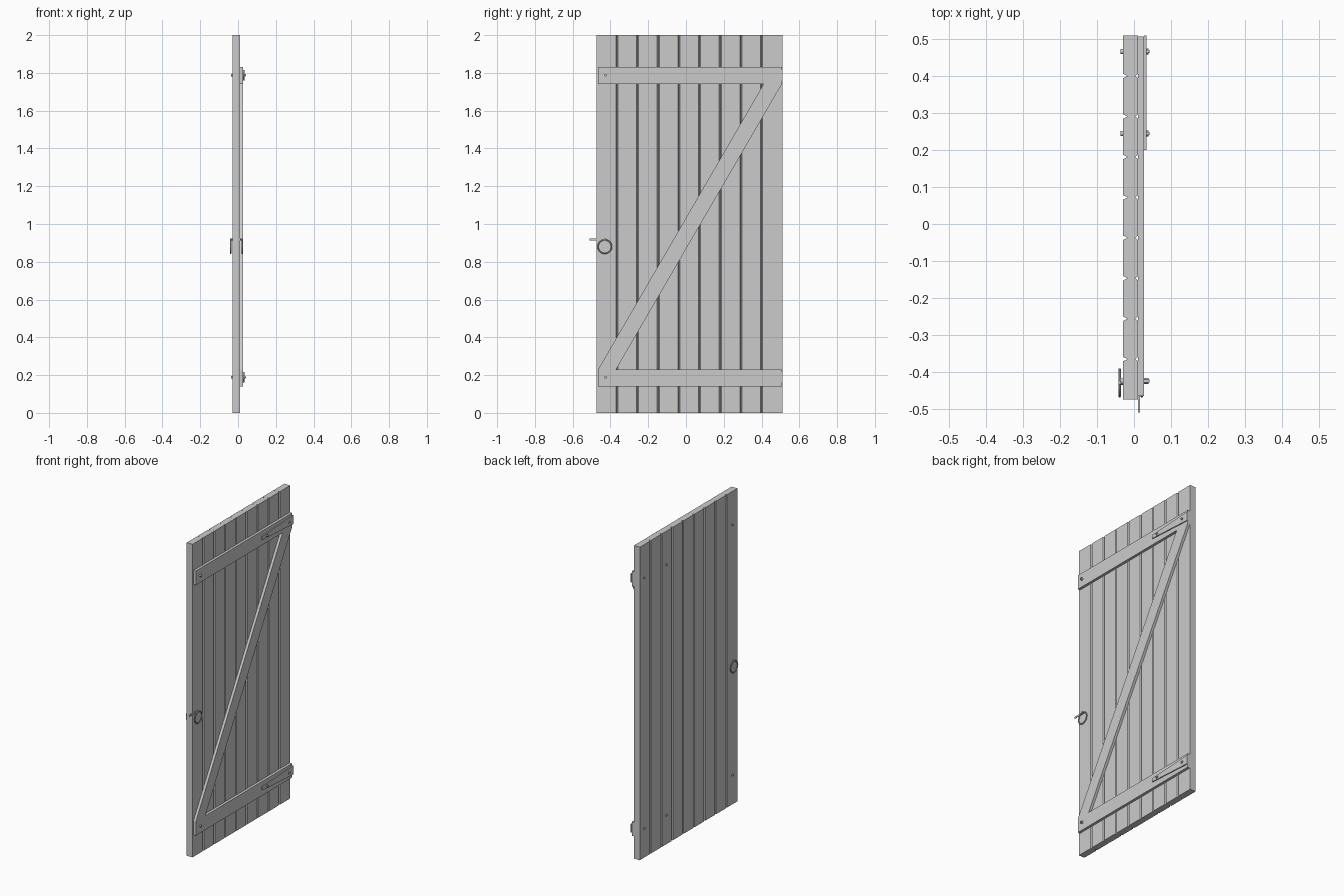
import bpy, bmesh, math
from mathutils import Matrix

if "Cube" in bpy.data.objects:
    bpy.data.objects.remove(bpy.data.objects["Cube"])


def add_mesh(name, bm):
    bmesh.ops.recalc_face_normals(bm, faces=bm.faces[:])
    me = bpy.data.meshes.new(name)
    bm.to_mesh(me)
    bm.free()
    ob = bpy.data.objects.new(name, me)
    bpy.context.collection.objects.link(ob)
    return ob


def extrude(name, pts, vec):
    """Closed profile of 3D points swept along vec."""
    bm = bmesh.new()
    face = bm.faces.new([bm.verts.new(p) for p in pts])
    new = bmesh.ops.extrude_face_region(bm, geom=[face])["geom"]
    verts = [g for g in new if isinstance(g, bmesh.types.BMVert)]
    bmesh.ops.translate(bm, verts=verts, vec=vec)
    return add_mesh(name, bm)


def slab(name, yz, x0, x1):
    return extrude(name, [(x0, y, z) for y, z in yz], (x1 - x0, 0, 0))


def cylinder(name, axis, r, start, end, a, b, sides=16):
    """Cylinder along x at (y=a, z=b) or along y at (x=a, z=b)."""
    bm = bmesh.new()
    mid = (start + end) / 2
    if axis == 'x':
        m = Matrix.Translation((mid, a, b)) @ Matrix.Rotation(math.pi / 2, 4, 'Y')
    else:
        m = Matrix.Translation((a, mid, b)) @ Matrix.Rotation(math.pi / 2, 4, 'X')
    bmesh.ops.create_cone(bm, cap_ends=True, segments=sides, radius1=r,
                          radius2=r, depth=end - start, matrix=m)
    return add_mesh(name, bm)


def smooth(ob):
    bpy.ops.object.select_all(action='DESELECT')
    ob.select_set(True)
    bpy.context.view_layer.objects.active = ob
    bpy.ops.object.shade_smooth_by_angle()


# Vertical boards with V-grooves where they meet
BACK, FACE = -0.030, 0.011
seams = [-0.475 + 0.1094 * i for i in range(10)]
for i in range(9):
    a, b = seams[i], seams[i + 1]
    ca = 0.006 if i > 0 else 0
    cb = 0.006 if i < 8 else 0
    prof = [(BACK, a + ca), (BACK, b - cb)]
    prof += [(BACK + 0.013, b), (FACE - 0.008, b)] if cb else []
    prof += [(FACE, b - cb), (FACE, a + ca)]
    prof += [(FACE - 0.008, a), (BACK + 0.013, a)] if ca else []
    extrude(f"board_{i + 1}", [(x, y, 0) for x, y in prof], (0, 0, 2))

# Diagonal brace between the ledges
slab("diagonal_brace", [(-0.465, 0.23), (-0.37, 0.23), (0.507, 1.74), (0.41, 1.74)],
     FACE, 0.0275)

for label, z in (("lower", 0.185), ("upper", 1.785)):
    # Horizontal ledge
    h = 0.045
    slab(f"{label}_ledge", [(-0.465, z - h), (0.507, z - h), (0.507, z + h), (-0.465, z + h)],
         FACE, 0.0275)
    # Tapered strap hinge
    zc = z + 0.003
    slab(f"{label}_strap", [(0.20, zc - 0.011), (0.51, zc - 0.028),
                            (0.51, zc + 0.028), (0.20, zc + 0.011)], 0.0275, 0.034)
    # Bolts with hexagonal nuts
    for i, y in enumerate((-0.425, 0.245, 0.467)):
        smooth(cylinder(f"{label}_bolt_{i}", 'x', 0.004, -0.034, 0.042, y, zc))
        seat = 0.0275 if i == 0 else 0.034
        cylinder(f"{label}_nut_{i}", 'x', 0.008, seat, 0.039, y, zc, 6)
        smooth(cylinder(f"{label}_bolt_head_{i}", 'x', 0.007, -0.036, -0.029, y, zc))

# Latch spindle and bar
LY, LZ = -0.43, 0.918
smooth(cylinder("latch_spindle", 'x', 0.005, -0.042, 0.025, LY, LZ))
slab("latch_bar", [(-0.51, LZ - 0.005), (LY, LZ - 0.005), (LY, LZ + 0.005), (-0.51, LZ + 0.005)],
     FACE, 0.016)

# Ring handles on both sides
for name, x in (("back_ring", -0.039), ("face_ring", 0.021)):
    bpy.ops.mesh.primitive_torus_add(location=(x, LY, 0.88), rotation=(0, math.pi / 2, 0),
                                     major_radius=0.036, minor_radius=0.0035,
                                     major_segments=32, minor_segments=10)
    ob = bpy.context.object
    ob.name = name
    smooth(ob)
